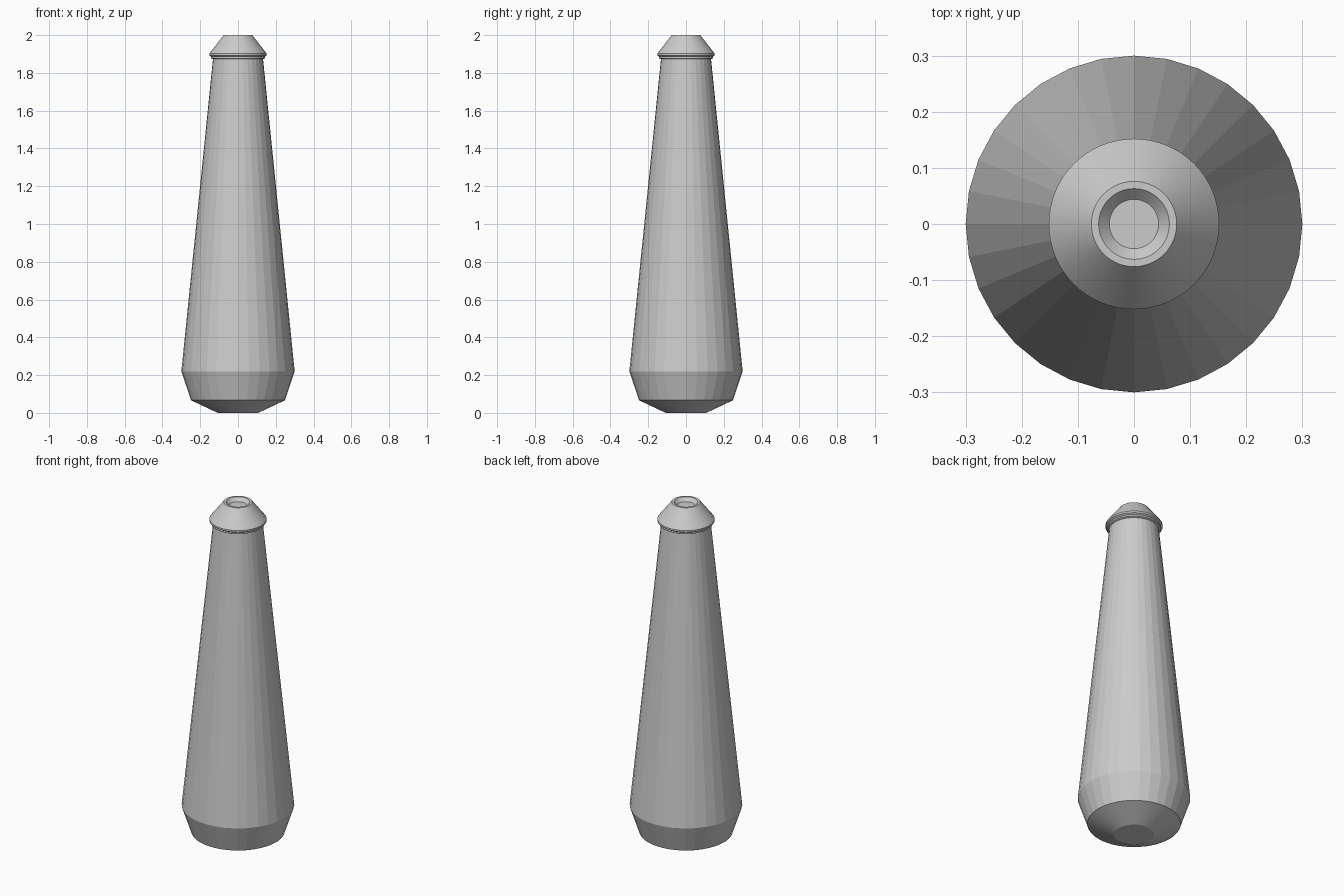
import bpy, bmesh
from math import pi, cos, sin, radians

if "Cube" in bpy.data.objects:
    bpy.data.objects.remove(bpy.data.objects["Cube"])


def lathe(name, profile, sides, smooth=False):
    """Spin (radius, z) points round the z axis; radius 0 closes with a disc."""
    bm = bmesh.new()
    rings = [[bm.verts.new((r * cos(2 * pi * i / sides), r * sin(2 * pi * i / sides), z))
              for i in range(sides)] for r, z in profile]
    for low, high in zip(rings, rings[1:]):
        for i in range(sides):
            j = (i + 1) % sides
            bm.faces.new((low[i], low[j], high[j], high[i]))
    bm.faces.new(rings[0][::-1])
    bm.faces.new(rings[-1])
    bmesh.ops.recalc_face_normals(bm, faces=bm.faces)
    mesh = bpy.data.meshes.new(name)
    bm.to_mesh(mesh)
    bm.free()
    obj = bpy.data.objects.new(name, mesh)
    bpy.context.collection.objects.link(obj)
    if smooth:
        bpy.ops.object.select_all(action='DESELECT')
        obj.select_set(True)
        bpy.context.view_layer.objects.active = obj
        bpy.ops.object.shade_smooth_by_angle(angle=radians(20))
    return obj


# Chamfered foot
lathe("base", [(0.107, 0.0), (0.249, 0.067), (0.249, 0.07)], 64, True)

# Faceted tapering body
lathe("body", [(0.249, 0.067), (0.3, 0.22), (0.132, 1.88)], 32)

# Flared cap with an underside lip and a shallow recess in the top
lathe("cap", [(0.135, 1.873), (0.143, 1.877), (0.143, 1.886), (0.152, 1.892),
              (0.152, 1.902), (0.076, 2.0), (0.063, 2.0), (0.044, 1.98)], 64, True)
